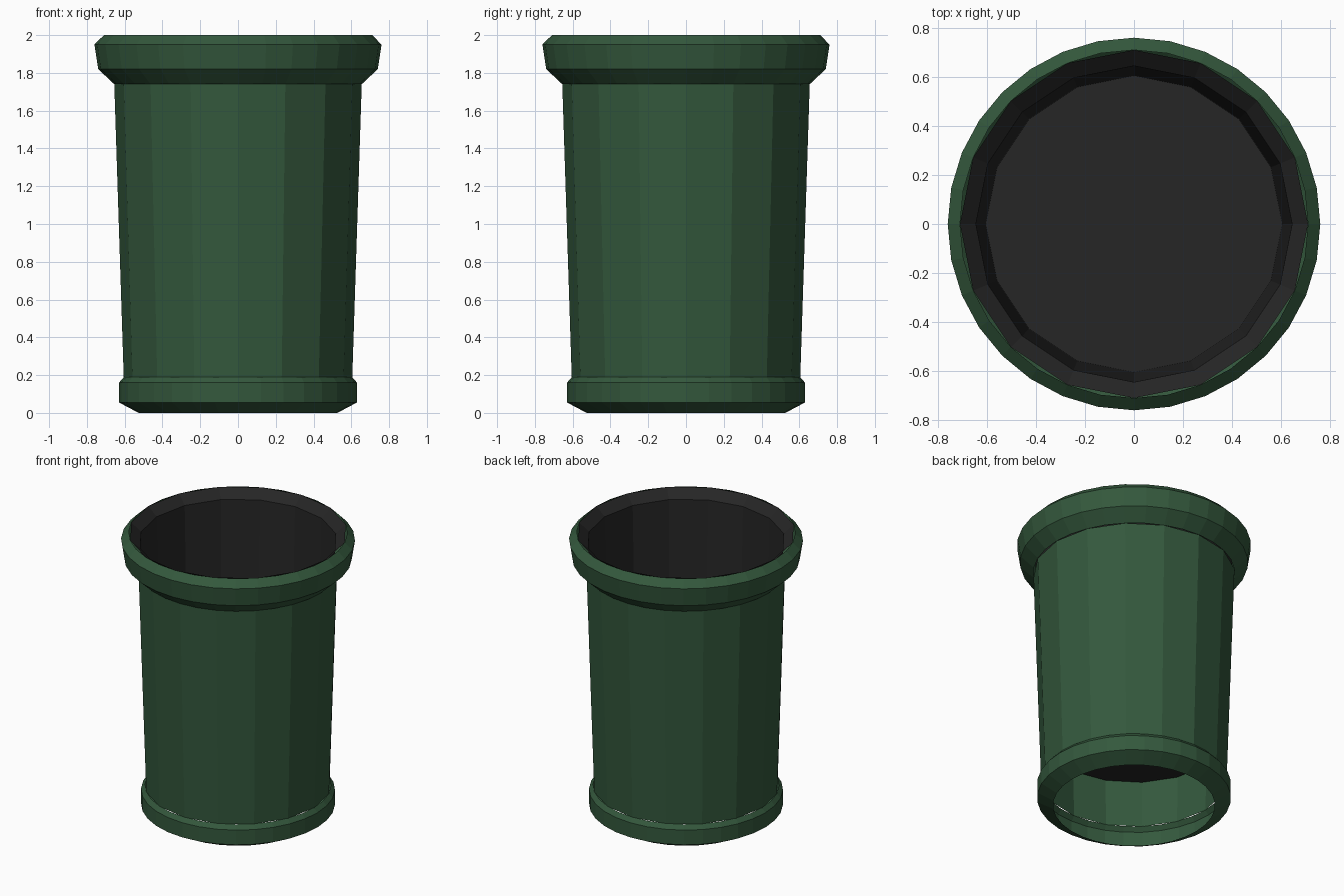
import bpy, bmesh, math

if "Cube" in bpy.data.objects:
    bpy.data.objects.remove(bpy.data.objects["Cube"])


def make_material(name, color):
    mat = bpy.data.materials.new(name)
    mat.diffuse_color = (*color, 1.0)
    mat.use_nodes = True
    mat.node_tree.nodes["Principled BSDF"].inputs["Base Color"].default_value = mat.diffuse_color
    return mat


def lathe(name, profile, sides, mat, inward=False, floor=False):
    """Spin a (radius, height) profile, listed bottom to top, into an open shell."""
    bm = bmesh.new()
    rings = []
    for r, z in profile:
        rings.append([bm.verts.new((r * math.cos(2 * math.pi * i / sides),
                                    r * math.sin(2 * math.pi * i / sides), z))
                      for i in range(sides)])
    for low, high in zip(rings, rings[1:]):
        for i in range(sides):
            j = (i + 1) % sides
            quad = [low[i], low[j], high[j], high[i]]
            bm.faces.new(quad[::-1] if inward else quad)
    if floor:
        bm.faces.new(rings[0])
    mesh = bpy.data.meshes.new(name)
    bm.to_mesh(mesh)
    bm.free()
    mesh.materials.append(mat)
    obj = bpy.data.objects.new(name, mesh)
    bpy.context.collection.objects.link(obj)
    return obj


green = make_material("dark green", (0.034, 0.098, 0.046))
black = make_material("soft black", (0.019, 0.019, 0.019))

# Tapered outer wall
lathe("body", [(0.605, 0.188), (0.655, 1.74)], 16, green)

# Bevelled foot band, open underneath
lathe("base_band", [(0.526, 0.0), (0.63, 0.055), (0.63, 0.16), (0.604, 0.19)], 32, green)

# Flared collar around the mouth
lathe("rim", [(0.655, 1.74), (0.74, 1.82), (0.76, 1.95), (0.71, 2.0)], 32, green)

# Inner lining with a raised floor and a sloped lip
lathe("lining", [(0.605, 0.52), (0.645, 1.94), (0.71, 2.0)], 16, black,
      inward=True, floor=True)
